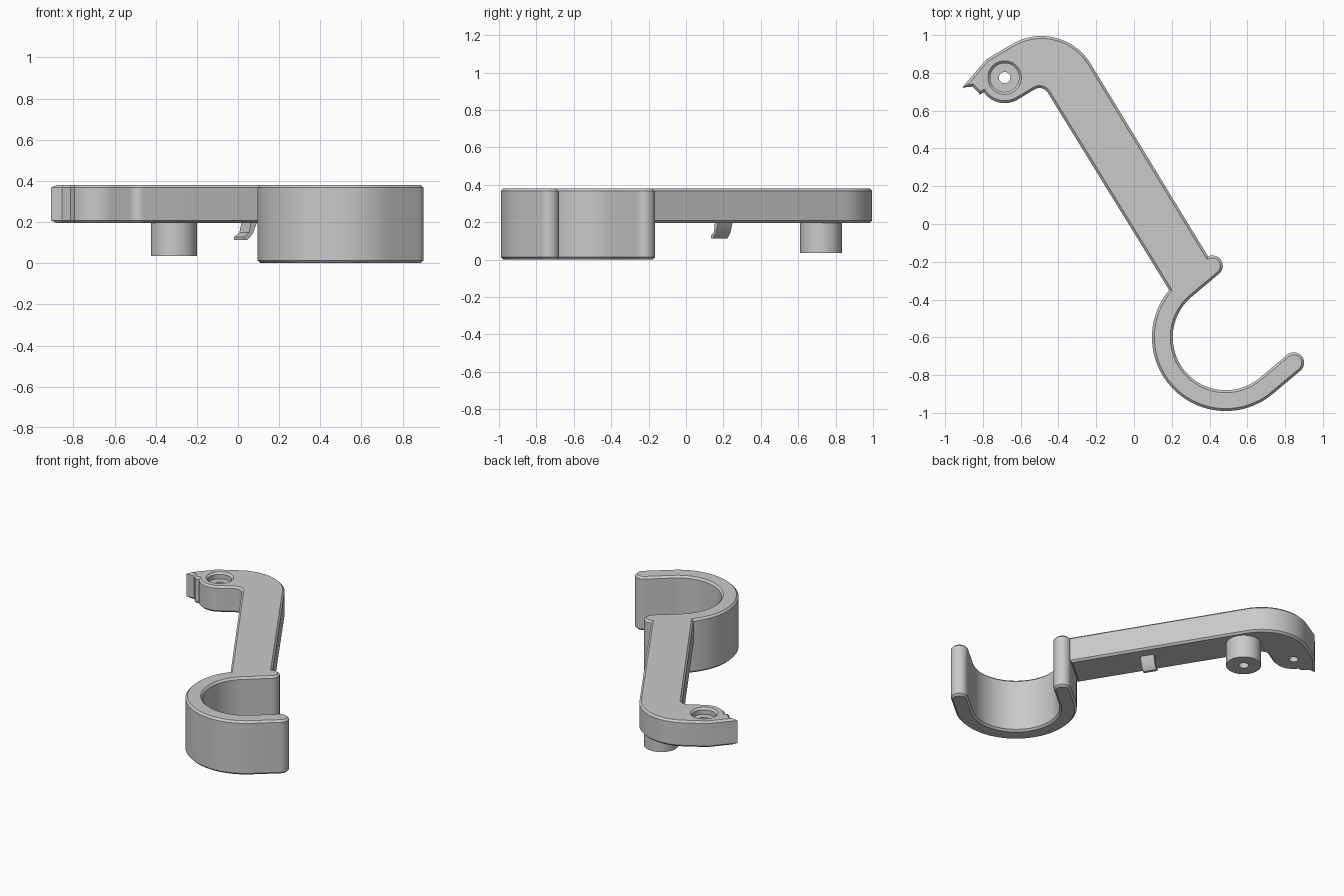
import bpy, bmesh, math
from mathutils import Vector

TOP, MID = 0.38, 0.195      # top face, underside of the arm
C = 0.013                   # chamfer size
SPLIT = MID + C

if "Cube" in bpy.data.objects:
    bpy.data.objects.remove(bpy.data.objects["Cube"])

grey = bpy.data.materials.new("plain grey")
grey.use_nodes = True
colour = (0.59, 0.59, 0.59, 1)
grey.diffuse_color = colour
grey.node_tree.nodes["Principled BSDF"].inputs["Base Color"].default_value = colour


def arc(cx, cy, r, start, end, steps):
    angles = [math.radians(start + (end - start) * i / steps) for i in range(steps + 1)]
    return [(cx + r * math.cos(a), cy + r * math.sin(a)) for a in angles]


def circle(cx, cy, r):
    return arc(cx, cy, r, 0, 360, 48)[:-1]


def inset(outline, amount):
    """Move every side of a counter-clockwise outline inward."""
    result = []
    for i, point in enumerate(outline):
        p = Vector(point)
        before = (p - Vector(outline[i - 1])).normalized()
        after = (Vector(outline[(i + 1) % len(outline)]) - p).normalized()
        n1, n2 = Vector((-before.y, before.x)), Vector((-after.y, after.x))
        q = p + (n1 + n2) * amount / (1 + n1.dot(n2))
        result.append((q.x, q.y))
    return result


def loft(bm, levels):
    """Join (outline, height) levels with walls; return the rings of vertices."""
    rings = [[bm.verts.new((x, y, z)) for x, y in outline] for outline, z in levels]
    for a, b in zip(rings, rings[1:]):
        for i in range(len(a)):
            bm.faces.new((a[i - 1], a[i], b[i], b[i - 1]))
    return rings


def fill(bm, *rings):
    """Flat cap between an outer ring and any hole rings."""
    edges = [bm.edges.get((r[i - 1], r[i])) for r in rings for i in range(len(r))]
    bmesh.ops.triangle_fill(bm, use_beauty=True, edges=edges, normal=(0, 0, 1))


def finish(bm, name):
    bmesh.ops.remove_doubles(bm, verts=bm.verts[:], dist=0.00005)
    bmesh.ops.recalc_face_normals(bm, faces=bm.faces[:])
    mesh = bpy.data.meshes.new(name)
    bm.to_mesh(mesh)
    bm.free()
    mesh.materials.append(grey)
    ob = bpy.data.objects.new(name, mesh)
    bpy.context.collection.objects.link(ob)
    bpy.ops.object.select_all(action='DESELECT')
    ob.select_set(True)
    bpy.context.view_layer.objects.active = ob
    bpy.ops.object.shade_smooth_by_angle(angle=math.radians(25))


# Outline of the curved, pointed head and the start of the arm
head = (
    arc(-0.49, 0.69, 0.305, 31, 120, 20)
    + [(-0.78, 0.873), (-0.91, 0.722), (-0.855, 0.727), (-0.815, 0.685)]
    + arc(-0.685, 0.775, 0.135, 215, 300, 16)
    + arc(-0.5, 0.67, 0.05, 120, 31, 8)
)

# Outline of the C-shaped hook with straight, round-ended lips
cx, cy, outer, inner, lip = 0.485, -0.6, 0.39, 0.28, 0.19
mid, tip = (outer + inner) / 2, (outer - inner) / 2
slope = math.radians(40)


def lip_arc(angle, start, end, steps):
    a = math.radians(angle)
    x = cx + mid * math.cos(a) + lip * math.cos(slope)
    y = cy + mid * math.sin(a) + lip * math.sin(slope)
    return arc(x, y, tip, start, end, steps)


joint = arc(cx, cy, outer, 130, 140, 3)
lip_side = lip_arc(130, 115, 130, 1)
bowl = (
    arc(cx, cy, outer, 140, 310, 48)
    + lip_arc(310, -50, 130, 14)
    + arc(cx, cy, inner, 310, 130, 48)
    + lip_arc(130, -50, 115, 11)
)
whole = head + bowl
hook = joint[:-1] + bowl + lip_side[1:]
arm = head + joint[::-1] + lip_side[::-1]

# Hook and arm in one body: shared top, deep hook, shallow arm
bm = bmesh.new()
top_ring = loft(bm, [(whole, SPLIT), (whole, TOP - C), (inset(whole, C), TOP)])[-1]
hook_ring = loft(bm, [(hook, SPLIT), (hook, C), (inset(hook, C), 0)])[-1]
arm_ring = loft(bm, [(arm, SPLIT), (inset(arm, C), MID)])[-1]

# Recessed screw hole through the head
hole = [(0.03, MID), (0.03, TOP - 0.045), (0.076, TOP - 0.045), (0.076, TOP - C), (0.089, TOP)]
hole_rings = loft(bm, [(circle(-0.685, 0.775, r), z) for r, z in hole])
fill(bm, top_ring, hole_rings[-1])
fill(bm, arm_ring, hole_rings[0])
fill(bm, hook_ring)
finish(bm, "hook_and_arm")

# Hollow locating pin under the arm
bm = bmesh.new()
pin = [(0.112, MID + 0.002), (0.112, 0.035), (0.032, 0.035), (0.032, 0.15)]
pin_rings = loft(bm, [(circle(-0.312, 0.722, r), z) for r, z in pin])
bm.faces.new(pin_rings[0])
bm.faces.new(pin_rings[-1])
finish(bm, "pin")

# Small slanted snap latch under the arm
bm = bmesh.new()
across, along = Vector((0.853, 0.522)), Vector((0.522, -0.853))
profile = [(0, 0.112), (0.02, 0.112), (0.05, 0.142), (0.075, MID + 0.002),
           (0.04, MID + 0.002), (0.03, 0.148), (0, 0.128)]
ends = []
for side in (-0.045, 0.045):
    base = Vector((0.005, 0.172)) + along * side
    ends.append([bm.verts.new((*(base + across * n), z)) for n, z in profile])
    bm.faces.new(ends[-1])
for i in range(len(profile)):
    bm.faces.new((ends[0][i - 1], ends[0][i], ends[1][i], ends[1][i - 1]))
finish(bm, "latch")
